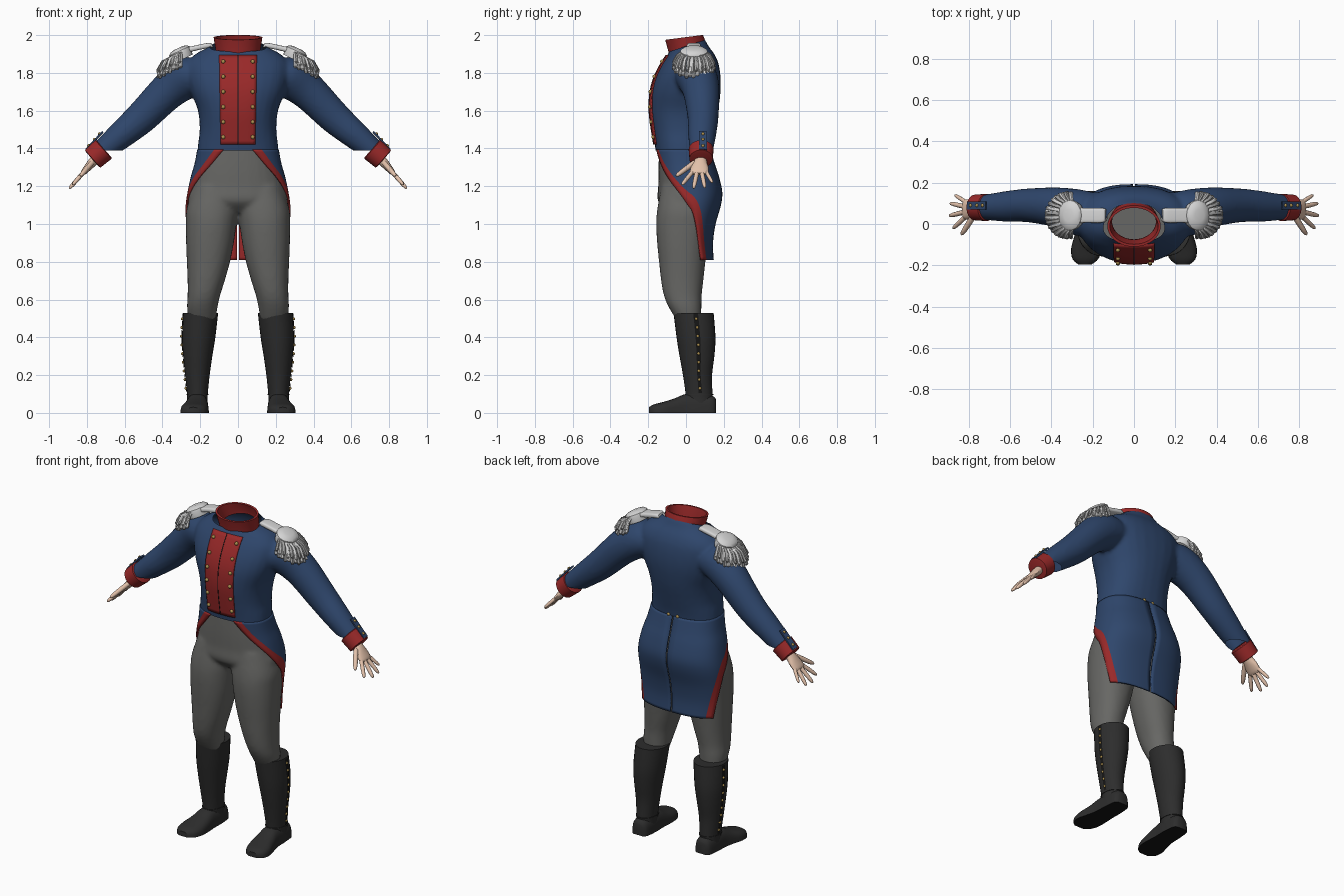
import bpy, bmesh, math
from mathutils import Vector as V
from mathutils.bvhtree import BVHTree

if "Cube" in bpy.data.objects:
    bpy.data.objects.remove(bpy.data.objects["Cube"])


def material(name, rgb):
    m = bpy.data.materials.new(name)
    m.diffuse_color = (*rgb, 1)
    m.use_nodes = True
    m.node_tree.nodes["Principled BSDF"].inputs["Base Color"].default_value = m.diffuse_color
    return m


BLUE = material("navy cloth", (0.028, 0.062, 0.15))
RED = material("red cloth", (0.32, 0.022, 0.022))
GREY = material("grey wool", (0.135, 0.135, 0.128))
BOOT = material("boot leather", (0.026, 0.026, 0.026))
BLACK = material("black trim", (0.008, 0.008, 0.008))
GOLD = material("brass", (0.42, 0.28, 0.08))
SILVER = material("silver braid", (0.66, 0.66, 0.66))
FRINGE = material("grey fringe", (0.36, 0.36, 0.36))
SKIN = material("skin", (0.76, 0.53, 0.40))
X, Y, Z = V((1, 0, 0)), V((0, 1, 0)), V((0, 0, 1))


def dense(rows, k=4):
    """Smoothly interpolate rows of numbers."""
    out = []
    for i in range(len(rows) - 1):
        a, b, c, d = (rows[max(0, min(len(rows) - 1, i + j))] for j in (-1, 0, 1, 2))
        for s in range(k):
            t = s / k
            out.append([q + .5 * t * (r - p + t * (2 * p - 5 * q + 4 * r - e + t * (3 * (q - r) + e - p)))
                        for p, q, r, e in zip(a, b, c, d)])
    return out + [list(rows[-1])]


def spow(v, p):
    return math.copysign(abs(v) ** p, v)


def ring(c, u, v, n=28, p=1.0):
    return [V(c) + u * spow(math.cos(2 * math.pi * i / n), p) + v * spow(math.sin(2 * math.pi * i / n), p)
            for i in range(n)]


def loft(bm, rings, mat=0, caps=True, closed=True):
    vs = [[bm.verts.new(p) for p in r] for r in rings]
    n = len(vs[0])
    faces = []
    for a, b in zip(vs, vs[1:]):
        for i in range(n if closed else n - 1):
            j = (i + 1) % n
            faces.append(bm.faces.new((a[i], a[j], b[j], b[i])))
    if caps:
        faces += [bm.faces.new(vs[0][::-1]), bm.faces.new(vs[-1])]
        bmesh.ops.recalc_face_normals(bm, faces=faces)
    for f in faces:
        f.material_index = mat
    return faces


def finish(name, bm, mats, mirror=False, angle=40):
    me = bpy.data.meshes.new(name)
    bm.to_mesh(me)
    bm.free()
    ob = bpy.data.objects.new(name, me)
    bpy.context.collection.objects.link(ob)
    for m in mats:
        me.materials.append(m)
    bpy.ops.object.select_all(action='DESELECT')
    ob.select_set(True)
    bpy.context.view_layer.objects.active = ob
    bpy.ops.object.shade_smooth_by_angle(angle=math.radians(angle))
    if mirror:
        ob.modifiers.new("mirror", 'MIRROR').use_mirror_merge = False
    return ob


def fuse(ob, size=.012, repeat=5):
    """Blend overlapping volumes into one skin."""
    r = ob.modifiers.new("fuse", 'REMESH')
    r.mode, r.voxel_size, r.use_smooth_shade = 'VOXEL', size, True
    s = ob.modifiers.new("soften", 'SMOOTH')
    s.factor, s.iterations = .5, repeat
    for m in ("fuse", "soften"):
        bpy.ops.object.modifier_apply(modifier=m)


def cut(ob, co, no):
    """Remove the side of the mesh the normal points to."""
    bm = bmesh.new()
    bm.from_mesh(ob.data)
    bmesh.ops.bisect_plane(bm, geom=bm.verts[:] + bm.edges[:] + bm.faces[:], plane_co=co, plane_no=no, clear_outer=True)
    bm.to_mesh(ob.data)
    bm.free()


def level(z, x0, x1, y0, y1, p=1.0, n=28):
    return ring(((x0 + x1) / 2, (y0 + y1) / 2, z), X * (x1 - x0) / 2, Y * (y1 - y0) / 2, n, p)


# Jacket body and sleeves
bm = bmesh.new()
TORSO = [(1.35, .217, -.157, .12), (1.42, .212, -.165, .13), (1.5, .203, -.178, .148), (1.6, .212, -.19, .17),
         (1.7, .25, -.185, .183), (1.78, .27, -.163, .183), (1.85, .268, -.128, .172), (1.9, .225, -.095, .15),
         (1.94, .15, -.075, .12), (1.98, .105, -.07, .1)]
loft(bm, [level(z, -w, w, f, b, .85) for z, w, f, b in dense(TORSO)])
ARM = [(.19, .05, 1.80, .115, .10), (.27, .055, 1.775, .115, .113), (.375, .08, 1.70, .099, .097),
       (.51, .09, 1.565, .087, .082), (.62, .085, 1.47, .074, .074), (.745, .08, 1.365, .056, .058)]
OUT = V((.66, 0, .75))
for s in (1, -1):
    side = V((s, 1, 1))
    loft(bm, [ring(V((x, y, z)) * side, OUT * side * a, Y * b) for x, y, z, a, b in dense(ARM)])
jacket = finish("jacket", bm, [BLUE])
fuse(jacket)
cut(jacket, (0, 0, 1.39), (0, 0, -1))
cut(jacket, (0, .01, 1.945), (0, -.33, 1))
bm = bmesh.new()
bm.from_mesh(jacket.data)
skin = BVHTree.FromBMesh(bm)
bm.free()


def chest(x, z, lift):
    return skin.ray_cast(V((x, -1, z)), Y)[0] - Y * lift


# Red chest panel with a dark centre seam
for name, half, lift, mat in (("chest_panel", .1, .007, RED), ("chest_seam", .002, .009, BLACK)):
    bm = bmesh.new()
    loft(bm, [[chest(half * (u / 6 - 1) * (.92 + .08 * r / 24), 1.42 + .475 * r / 24, lift) for u in range(13)]
              for r in range(25)], caps=False, closed=False)
    ob = finish(name, bm, [mat])
    m = ob.modifiers.new("thickness", 'SOLIDIFY')
    m.thickness, m.offset = .008, -1

# Standing collar
bm = bmesh.new()
rows = [(0, .012, 1.905, .118, .098, .33), (0, .01, 1.925, .119, .098, .32), (0, -.01, 1.988, .129, .1, .13)]
inner = [(x, y, z, a - .012, b - .012, t) for x, y, z, a, b, t in rows[::-1]]
loft(bm, [ring((x, y, z), X * a, Y * b + Z * b * t, 40) for x, y, z, a, b, t in rows + inner], caps=False)
finish("collar", bm, [RED])

# Coat tails with red turnbacks and lining
TAIL = [(1.395, .216, -.163, .13, .28), (1.32, .23, -.157, .152, .58), (1.25, .25, -.152, .175, .9),
        (1.17, .267, -.15, .192, 1.28), (1.1, .277, -.15, .185, 1.55), (1.0, .28, -.15, .157, 1.82),
        (.9, .275, -.14, .143, 1.98), (.81, .268, -.13, .147, 2.05)]
bm = bmesh.new()
rows = []
for z, w, f, b, a0 in dense(TAIL):
    cols = [a0, a0 + .13, a0 + .26] + [a0 + .26 + (math.pi - a0 - .26) * k / 16 for k in range(1, 17)]
    rows.append([V((max(.005, w * spow(math.sin(a), .82)), (f + b) / 2 - (b - f) / 2 * spow(math.cos(a), .82), z))
                 for a in cols])
for f in loft(bm, rows[::-1], caps=False, closed=False):
    f.material_index = 0
bm.faces.ensure_lookup_table()
for i, f in enumerate(bm.faces):
    f.material_index = 1 if i % 18 < 2 else 0
tails = finish("coat_tails", bm, [BLUE, RED], mirror=True)
m = tails.modifiers.new("lining", 'SOLIDIFY')
m.thickness, m.offset, m.material_offset = .009, -1, 1

# Trousers
bm = bmesh.new()
HIPS = [(1.42, .195, -.14, .108), (1.3, .222, -.146, .125), (1.2, .247, -.147, .155), (1.12, .262, -.148, .15),
        (1.06, .2, -.09, .1)]
loft(bm, [level(z, -w, w, f, b, .9) for z, w, f, b in dense(HIPS)])
LEG = [(1.2, .005, .235, -.13, .13), (1.08, -.002, .272, -.152, .135), (1.0, .008, .276, -.158, .13),
       (.9, .022, .275, -.153, .115), (.8, .042, .271, -.143, .103), (.7, .07, .267, -.132, .092),
       (.62, .095, .267, -.117, .083), (.56, .108, .27, -.092, .082), (.49, .12, .262, -.05, .08)]
for s in (1, -1):
    loft(bm, [level(z, s * a, s * b, f, k, .92) for z, a, b, f, k in dense(LEG)])
trousers = finish("trousers", bm, [GREY])
fuse(trousers)

# Boots: shaft, then foot with a black sole
SHAFT = [(.53, .105, .29, -.066, .146), (.4, .12, .296, -.05, .156), (.3, .136, .29, -.034, .15),
         (.2, .15, .28, -.016, .138), (.1, .16, .27, -.002, .14), (.05, .16, .27, 0, .14)]
bm = bmesh.new()
loft(bm, [level(z, a, b, f, k) for z, a, b, f, k in dense(SHAFT)])
loft(bm, [level(z, .157, .273, -.006, .145) for z in (.094, .1)])
FOOT = [(.16, .215, .03, .07), (.14, .215, .05, .09), (.07, .215, .058, .1), (0, .217, .059, .1),
        (-.06, .222, .067, .077), (-.12, .23, .074, .058), (-.17, .235, .062, .045), (-.197, .237, .03, .03)]
for f in loft(bm, [[V((x + w * spow(math.cos(math.pi * i / 14), .8), y, h * math.sin(math.pi * i / 14) ** .6))
                    for i in range(15)] for y, x, w, h in dense(FOOT)]):
    f.normal_update()
    if f.normal.z < -.9:
        f.material_index = 1
finish("boots", bm, [BOOT, BLACK], mirror=True)


def boot_side(z, t, lift=0.0):
    """Point on the outer face of the boot shaft."""
    r = min(dense(SHAFT, 12), key=lambda q: abs(q[0] - z))
    _, a, b, f, k = r
    ang = math.asin(t)
    return V(((a + b) / 2 + (b - a) / 2 * math.cos(ang) + lift, (f + k) / 2 + (k - f) / 2 * t, z))


# Dark strip beside the boot buttons
bm = bmesh.new()
loft(bm, [[boot_side(.105 + .42 * i / 20, t, .003) for t in (-.02, .1, .22)] for i in range(21)], caps=False, closed=False)
finish("boot_placket", bm, [BLACK], mirror=True)

# Cuffs
bm = bmesh.new()
DOWN = V((.75, 0, -.66))
CUFF = [(-.045, .058), (-.04, .066), (.035, .062), (.038, .05)]
WRIST = V((.743, .08, 1.368))
loft(bm, [ring(WRIST + DOWN * t, OUT * r, Y * r) for t, r in CUFF])
finish("cuffs", bm, [RED], mirror=True)

# Cuff tabs
bm = bmesh.new()
loft(bm, [[WRIST + DOWN * t + OUT * (h - .1 * (t + .01)) + Y * y for y, h in
           ((-.01, .06), (-.01, .069), (.03, .067), (.03, .058))] for t in (-.10, -.04, .03)])
finish("cuff_tabs", bm, [BLUE], mirror=True)

# Hands
bm = bmesh.new()
ALONG, BACK = V((.66, 0, -.75)), V((.75, 0, .66))
ROOT = V((.752, .07, 1.348))
PALM = [(0, .08, .03, .024), (.03, .075, .036, .024), (.065, .072, .047, .02), (.1, .07, .048, .015), (.112, .07, .042, .008)]
hand = lambda u, y, h=0: V((ROOT.x, y, ROOT.z)) + ALONG * u + BACK * h
loft(bm, [ring(hand(u, y), Y * a, BACK * b, 16) for u, y, a, b in dense(PALM, 3)])
for u0, y0, u1, y1, r in ((.1, .032, .187, -.022, .0115), (.1, .058, .213, .04, .012), (.1, .084, .208, .1, .0115),
                          (.095, .107, .172, .14, .01), (.03, .045, .125, -.052, .014)):
    d = (hand(u1, y1) - hand(u0, y0)).normalized()
    w = d.cross(BACK)
    loft(bm, [ring(hand(u0 + (u1 - u0) * t, y0 + (y1 - y0) * t), w * r * k, BACK * r * k, 10)
              for t, k in ((0, 1), (.45, 1), (.75, .9), (.93, .7), (1, .3))])
finish("hands", bm, [SKIN], mirror=True)

# Epaulettes: strap, oval pad, braid rim and hanging fringe
bm = bmesh.new()
tilt, up = V((.9, 0, -.42)), V((.42, 0, .9))
loft(bm, [ring((x, .042, z), Y * w, up * .014, 20, .5) for x, z, w in
          dense([(.135, 1.945, .028), (.16, 1.945, .036), (.24, 1.928, .036), (.3, 1.913, .042)])])
PAD = V((.305, .042, 1.905))
loft(bm, [ring(PAD + up * h, tilt * .062 * k, Y * .074 * k, 28) for h, k in
          ((-.035, .9), (0, 1), (.012, .97), (.024, .75), (.029, .4))])
for layer, (n, drop, r) in enumerate(((19, .118, .0105), (16, .095, .009))):
    for i in range(n):
        a = math.radians(-98 + 196 * i / (n - 1))
        c, s = math.cos(a), math.sin(a)
        fall = drop * (.78 + .22 * max(c, 0)) * (1 if i % 2 else .92)
        top = PAD + tilt * .055 * c + Y * .068 * s + up * .004
        mid = top + V((.03 * c + .008, .02 * s, -.3 * fall)) + up * (.006 * layer)
        end = top + V((.052 * c + .012, .038 * s, -fall)) + up * (.008 * layer)
        loft(bm, [ring(p, V((c, s, 0)) * r * k, V((-s, c, 0)) * r * k, 6)
                  for p, k in ((top, .8), (mid, .9), (end + Z * .01, 1.1), (end, .6))], 1 if (i + layer) % 2 else 0)
finish("epaulettes", bm, [SILVER, FRINGE], mirror=True)

# Brass buttons: chest, cuff tabs, back waist and boots
bm = bmesh.new()
spots = [(chest(.078, 1.46 + .08 * i, .009), .011) for i in range(6)]
spots += [(WRIST + DOWN * t + OUT * (.068 - .1 * (t + .01)) + Y * .01, .009) for t in (-.08, -.04, .005)]
spots += [(skin.ray_cast(V((.03, 1, 1.397)), -Y)[0], .01)]
spots += [(boot_side(.13 + .046 * i, .1, .003), .008) for i in range(9)]
for p, r in spots:
    loft(bm, [ring(p + Z * r * math.sin(e), X * r * math.cos(e), Y * r * math.cos(e), 10)
              for e in (-1.4, -.8, -.3, .3, .8, 1.4)])
finish("buttons", bm, [GOLD], mirror=True)
